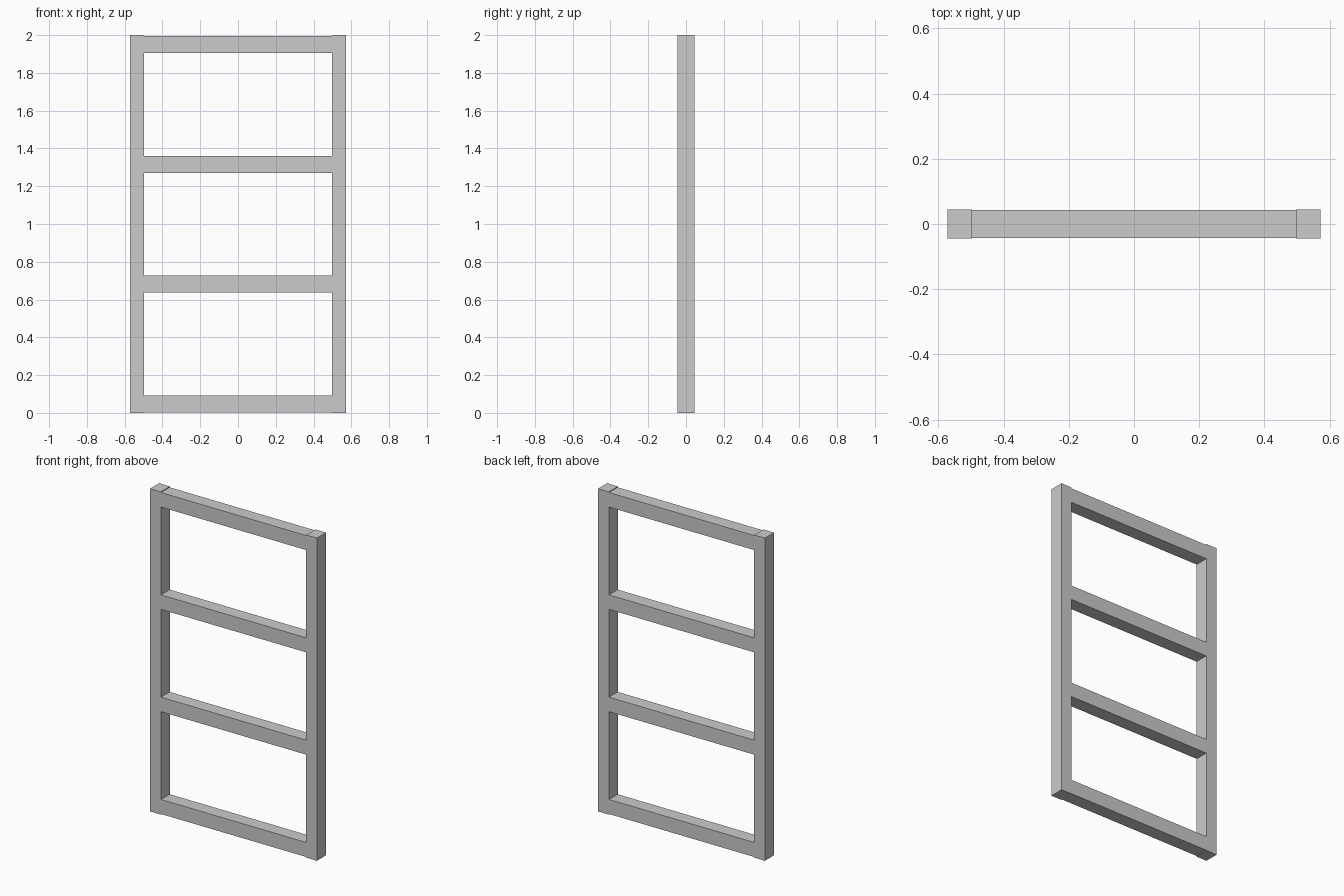
import bpy

if "Cube" in bpy.data.objects:
    bpy.data.objects.remove(bpy.data.objects["Cube"])


def box(name, size, center):
    """Axis-aligned box with its dimensions baked into the mesh."""
    bpy.ops.mesh.primitive_cube_add(size=1, location=center)
    obj = bpy.context.object
    obj.name = name
    obj.scale = size
    bpy.ops.object.transform_apply(location=False, rotation=False, scale=True)
    return obj


HEIGHT = 2.0
POST_W, POST_D = 0.074, 0.089
POST_X = 0.535
RAIL_D, RAIL_H = 0.085, 0.09
RAIL_LENGTH = 1.0
FIRST_RAIL_Z, RAIL_STEP = 0.048, 0.634

# Upright posts on both sides
for side, x in (("left", -POST_X), ("right", POST_X)):
    box(f"{side}_post", (POST_W, POST_D, HEIGHT), (x, 0, HEIGHT / 2))

# Four evenly spaced cross rails, slightly thinner than the posts
for i in range(4):
    box(f"cross_rail_{i + 1}", (RAIL_LENGTH, RAIL_D, RAIL_H),
        (0, 0, FIRST_RAIL_Z + i * RAIL_STEP))
